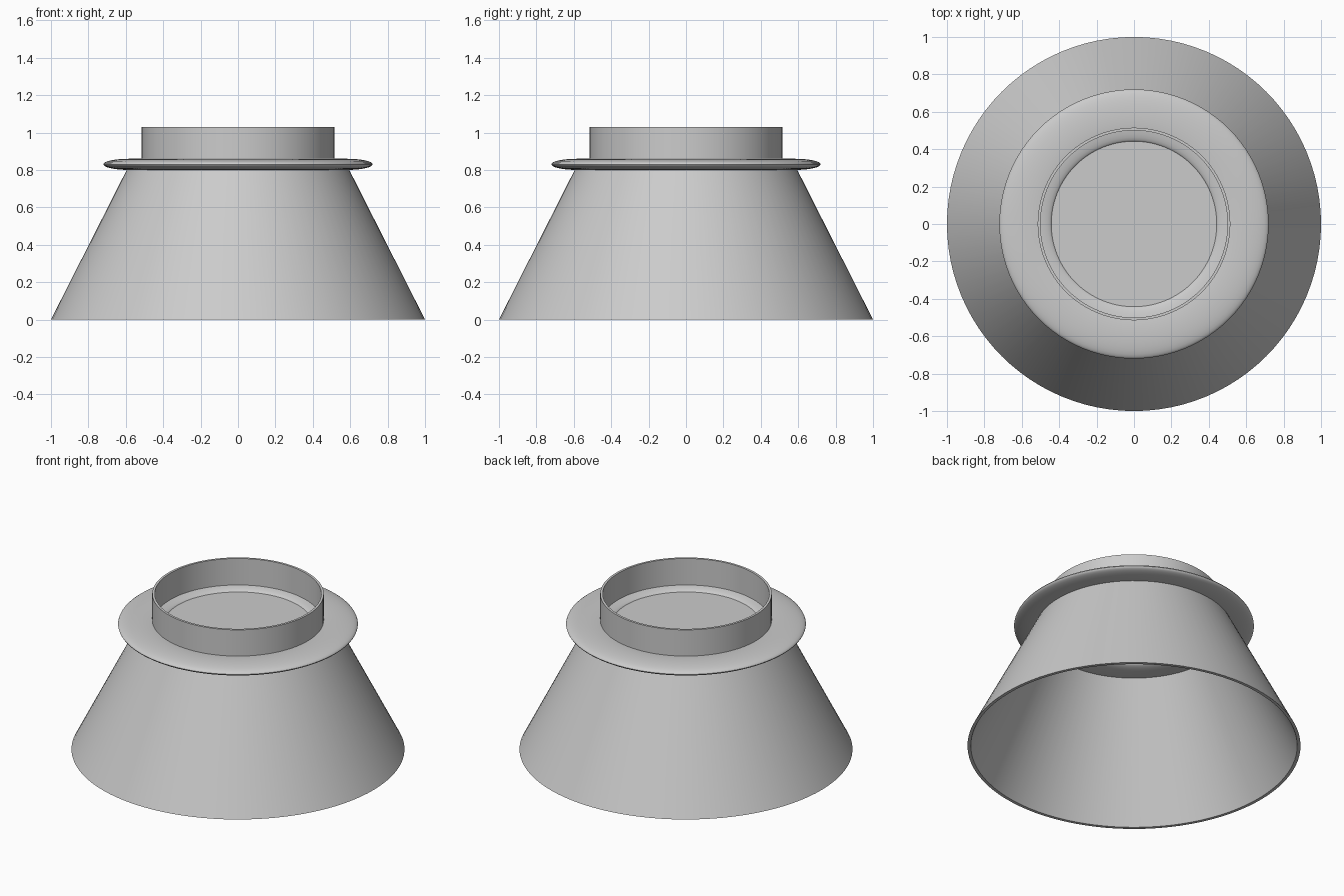
import bpy, math

if "Cube" in bpy.data.objects:
    bpy.data.objects.remove(bpy.data.objects["Cube"])

SIDES = 96

grey = bpy.data.materials.new("light grey")
grey.diffuse_color = (0.6, 0.6, 0.6, 1)
grey.use_nodes = True
grey.node_tree.nodes["Principled BSDF"].inputs["Base Color"].default_value = grey.diffuse_color


def lathe(name, profile, closed=True):
    """Revolve an (r, z) profile around z; a radius of 0 becomes a pole."""
    verts, rings = [], []
    for r, z in profile:
        n = SIDES if r > 0 else 1
        rings.append([len(verts) + i for i in range(n)])
        for i in range(n):
            a = 2 * math.pi * i / SIDES
            verts.append((r * math.cos(a), r * math.sin(a), z))
    pairs = list(zip(rings, rings[1:]))
    if closed:
        pairs.append((rings[-1], rings[0]))
    faces = []
    for a, b in pairs:
        for i in range(SIDES):
            j = (i + 1) % SIDES
            quad = [a[i % len(a)], a[j % len(a)], b[j % len(b)], b[i % len(b)]]
            face = list(dict.fromkeys(quad))
            if len(face) > 2:
                faces.append(face)
    mesh = bpy.data.meshes.new(name)
    mesh.from_pydata(verts, [], faces)
    mesh.materials.append(grey)
    obj = bpy.data.objects.new(name, mesh)
    bpy.context.collection.objects.link(obj)
    bpy.context.view_layer.objects.active = obj
    obj.select_set(True)
    bpy.ops.object.shade_smooth_by_angle(angle=math.radians(35))
    obj.select_set(False)
    return obj


# Hollow flared skirt, open at the bottom
lathe("skirt", [(1.0, 0), (0.59, 0.81), (0.57, 0.81), (0.98, 0)])

# Flattened ring flange with an elliptical section
section = [(0.58 + 0.14 * math.cos(t), 0.83 + 0.03 * math.sin(t))
           for t in (2 * math.pi * i / 32 for i in range(32))]
lathe("flange", section)

# Thin upright collar
lathe("collar", [(0.515, 0.84), (0.515, 1.03), (0.50, 1.03), (0.50, 0.84)])

# Flat plate closing the middle of the flange
lathe("centre_plate", [(0, 0.825), (0.45, 0.825), (0.45, 0.835), (0, 0.835)], closed=False)
